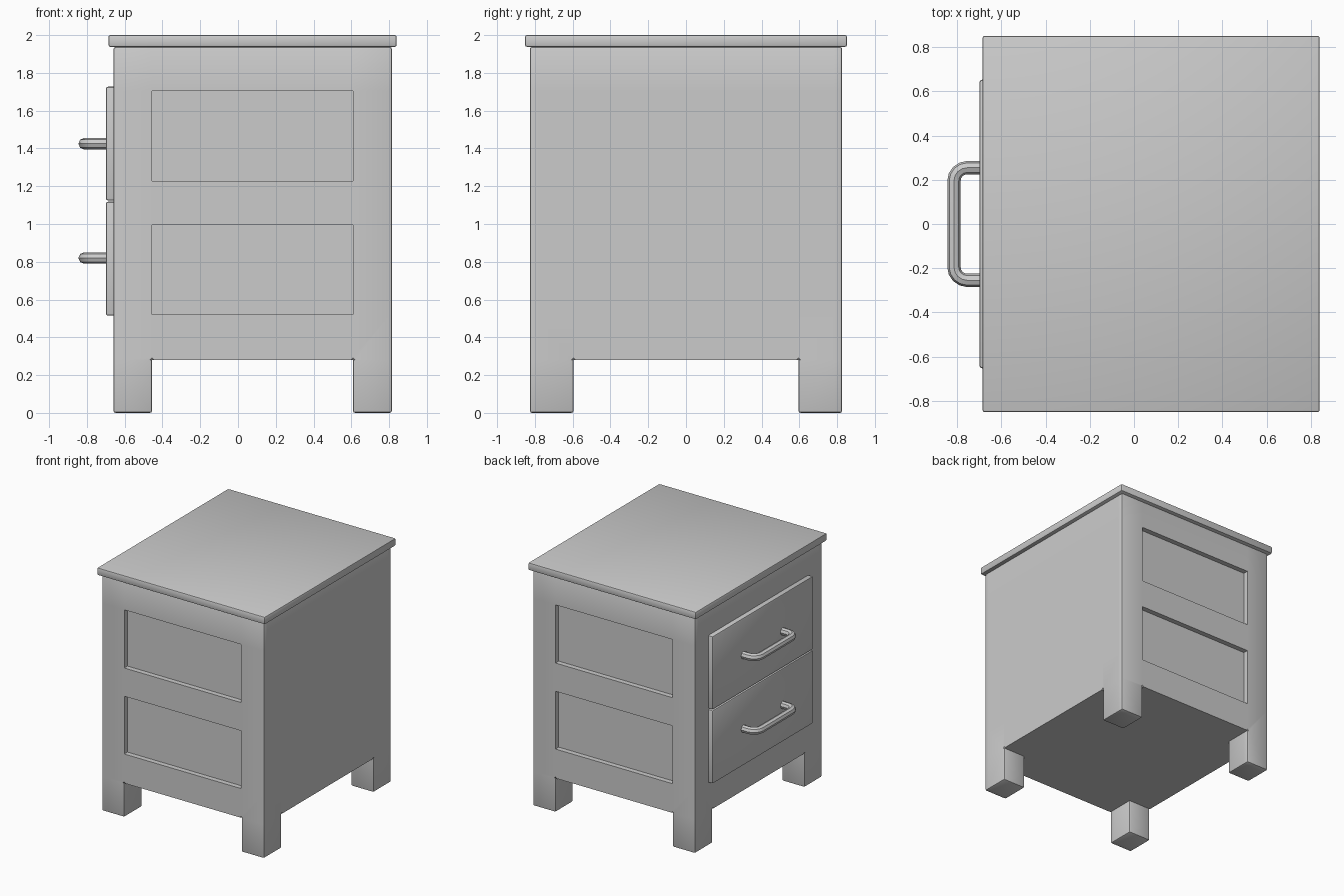
import bpy, bmesh
from math import sin, cos, pi, radians
from mathutils import Vector

if "Cube" in bpy.data.objects:
    bpy.data.objects.remove(bpy.data.objects["Cube"])


def finish(bm, name, angle=30):
    bmesh.ops.recalc_face_normals(bm, faces=bm.faces[:])
    mesh = bpy.data.meshes.new(name)
    bm.to_mesh(mesh)
    bm.free()
    ob = bpy.data.objects.new(name, mesh)
    bpy.context.collection.objects.link(ob)
    smooth(ob, angle)
    return ob


def smooth(ob, angle):
    bpy.ops.object.select_all(action='DESELECT')
    ob.select_set(True)
    bpy.context.view_layer.objects.active = ob
    bpy.ops.object.shade_smooth_by_angle(angle=radians(angle))


def box(name, lo, hi, bevel):
    bm = bmesh.new()
    bmesh.ops.create_cube(bm, size=1)
    lo, hi = Vector(lo), Vector(hi)
    for v in bm.verts:
        v.co = (lo + hi) / 2 + v.co * (hi - lo)
    bmesh.ops.bevel(bm, geom=bm.edges[:], offset=bevel, segments=2,
                    profile=0.5, affect='EDGES')
    return finish(bm, name)


# Cabinet body: grid cells, leaving out the leg gaps and recessed end panels
xs = [-0.66, -0.455, 0.608, 0.815]
ys = [-0.827, -0.785, -0.595, 0.595, 0.785, 0.827]
zs = [0, 0.28, 0.52, 0.995, 1.227, 1.705, 1.937]


def solid(i, j, k):
    if not (0 <= i < 3 and 0 <= j < 5 and 0 <= k < 6):
        return False
    if k == 0:
        return i != 1 and j != 2
    return not (i == 1 and j in (0, 4) and k in (2, 4))


bm = bmesh.new()
grid = {}


def vert(p):
    if p not in grid:
        grid[p] = bm.verts.new((xs[p[0]], ys[p[1]], zs[p[2]]))
    return grid[p]


for i in range(3):
    for j in range(5):
        for k in range(6):
            if not solid(i, j, k):
                continue
            for axis in range(3):
                for side in (0, 1):
                    n = [i, j, k]
                    n[axis] += 2 * side - 1
                    if solid(*n):
                        continue
                    u, w = (axis + 1) % 3, (axis + 2) % 3
                    loop = []
                    for a, b in ((0, 0), (1, 0), (1, 1), (0, 1)):
                        p = [i, j, k]
                        p[axis] += side
                        p[u] += a
                        p[w] += b
                        loop.append(vert(tuple(p)))
                    bm.faces.new(loop if side else loop[::-1])
bm.normal_update()


# Round the outer corners, top rim and legs; panel rims stay crisp
def rounded(e):
    if len(e.link_faces) != 2 or e.calc_face_angle_signed() < 0.5:
        return False
    a, b = (v.co for v in e.verts)
    corner = all(c.x in (bm_x0, bm_x1) and c.y in (bm_y0, bm_y1) for c in (a, b))
    leg = min(a.z, b.z) < 0.01
    top = min(a.z, b.z) > 1.9
    return corner or leg or top


bm_x0, bm_x1 = min(v.co.x for v in bm.verts), max(v.co.x for v in bm.verts)
bm_y0, bm_y1 = min(v.co.y for v in bm.verts), max(v.co.y for v in bm.verts)
bmesh.ops.bevel(bm, geom=[e for e in bm.edges if rounded(e)], offset=0.012,
                segments=2, profile=0.5, affect='EDGES')
finish(bm, "cabinet_body")

# Table top
box("table_top", (-0.686, -0.852, 1.938), (0.84, 0.852, 2.0), 0.01)

# Handle centre line: rounded U in plan
out, half, r = -0.815, 0.255, 0.06
path = [(-0.69, -half)]
path += [(out + r - r * sin(t * pi / 8), -half + r - r * cos(t * pi / 8)) for t in range(5)]
path += [(x, -y) for x, y in reversed(path)]

# Drawers with handles
for name, z0, z1, hz in (("lower", 0.515, 1.118, 0.82), ("upper", 1.124, 1.727, 1.425)):
    box(name + "_drawer", (-0.70, -0.653, z0), (-0.62, 0.653, z1), 0.012)
    cu = bpy.data.curves.new(name + "_handle", 'CURVE')
    cu.dimensions = '3D'
    cu.bevel_depth = 0.03
    cu.bevel_resolution = 2
    cu.use_fill_caps = True
    sp = cu.splines.new('POLY')
    sp.points.add(len(path) - 1)
    for pt, (x, y) in zip(sp.points, path):
        pt.co = (x, y, hz, 1)
    ob = bpy.data.objects.new(name + "_handle", cu)
    bpy.context.collection.objects.link(ob)
    bpy.ops.object.select_all(action='DESELECT')
    ob.select_set(True)
    bpy.context.view_layer.objects.active = ob
    bpy.ops.object.convert(target='MESH')
    smooth(bpy.context.view_layer.objects.active, 40)
